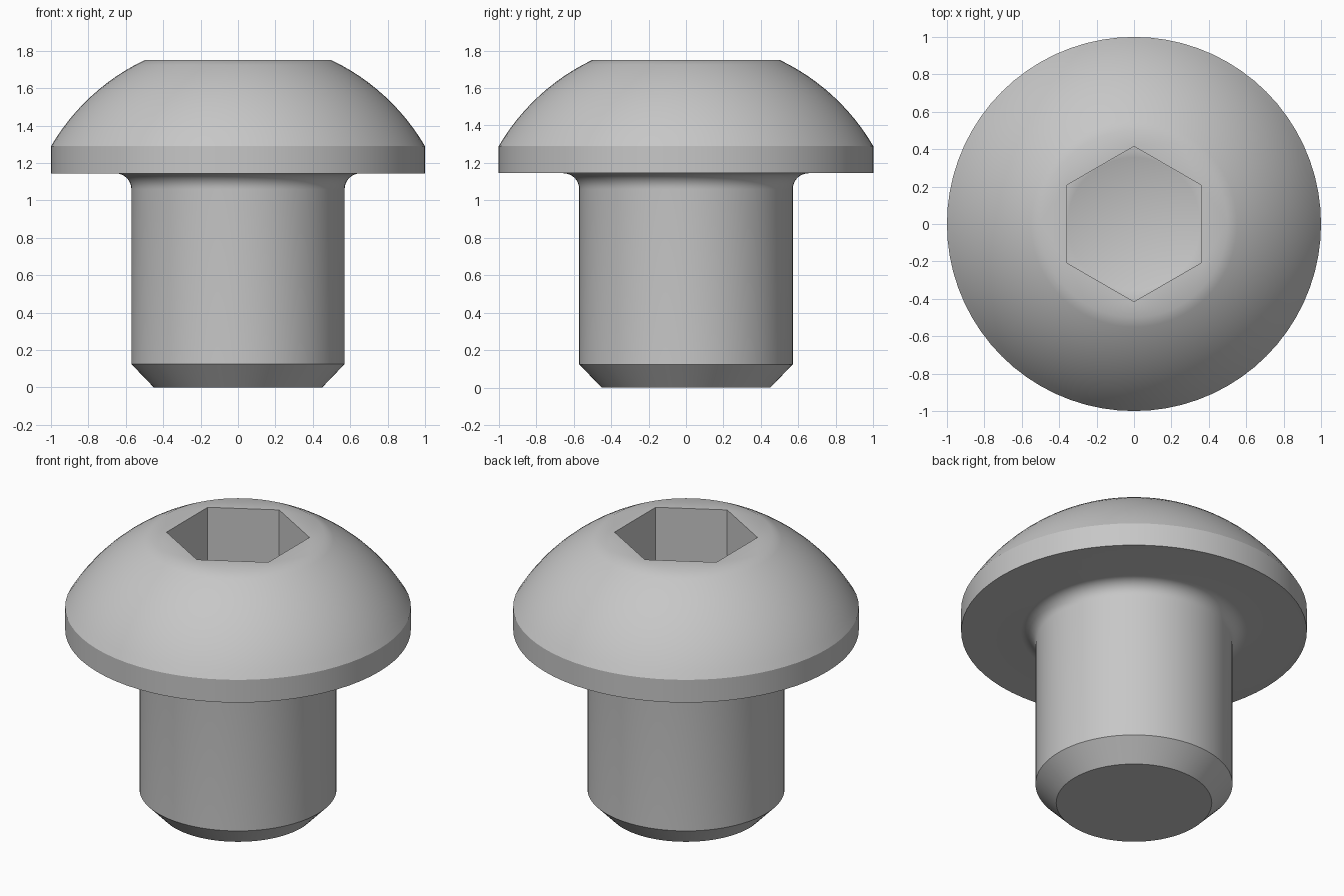
import bpy, bmesh
from math import cos, sin, pi, radians, asin, sqrt

if "Cube" in bpy.data.objects:
    bpy.data.objects.remove(bpy.data.objects["Cube"], do_unlink=True)

SEGMENTS = 72
TOP = 1.75
SOCKET_FLOOR = 1.38

steel = bpy.data.materials.new("grey_steel")
steel.use_nodes = True
grey = (0.57, 0.57, 0.57, 1)
steel.diffuse_color = grey
steel.node_tree.nodes["Principled BSDF"].inputs["Base Color"].default_value = grey

bm = bmesh.new()


def ring(radius, z, count=SEGMENTS):
    """Closed ring of vertices with one corner on the y axis."""
    angles = [pi / 2 + 2 * pi * i / count for i in range(count)]
    return [bm.verts.new((radius * cos(a), radius * sin(a), z)) for a in angles]


def skin(lower, upper):
    """Wall of quads between two rings of equal count."""
    n = len(lower)
    for i in range(n):
        j = (i + 1) % n
        bm.faces.new((lower[i], lower[j], upper[j], upper[i]))


def loop_edges(verts):
    return [bm.edges.get((v, verts[i - 1])) or bm.edges.new((v, verts[i - 1]))
            for i, v in enumerate(verts)]


def flat_ring(outer, inner):
    """Flat face with a hole in it."""
    bmesh.ops.triangle_fill(bm, use_beauty=True, normal=(0, 0, 1),
                            edges=loop_edges(outer) + loop_edges(inner))


# Shank with chamfered tip
profile = [(0.45, 0), (0.57, 0.125)]

# Fillet under the head
fillet = 0.085
for i in range(9):
    a = pi / 2 * i / 8
    profile.append((0.57 + fillet * (1 - cos(a)), 1.145 - fillet + fillet * sin(a)))

# Head rim and dome, a circular arc centred on the axis
profile.append((1, 1.145))
centre = 0.705
dome = sqrt(0.25 + (TOP - centre) ** 2)
start, end = asin(1 / dome), asin(0.5 / dome)
for i in range(13):
    a = start + (end - start) * i / 12
    profile.append((dome * sin(a), centre + dome * cos(a)))

rings = [ring(r, z) for r, z in profile]
for lower, upper in zip(rings, rings[1:]):
    skin(lower, upper)
bm.faces.new(rings[0])

# Hexagonal socket
hex_top = ring(0.415, TOP, 6)
hex_floor = ring(0.415, SOCKET_FLOOR, 6)
skin(hex_top, hex_floor)
flat_ring(rings[-1], hex_top)

# Conical drill point in the socket floor
drill = ring(0.356, SOCKET_FLOOR)
flat_ring(hex_floor, drill)
tip = bm.verts.new((0, 0, SOCKET_FLOOR - 0.205))
for i, v in enumerate(drill):
    bm.faces.new((drill[i - 1], v, tip))

# Smooth shading with sharp creases
bmesh.ops.recalc_face_normals(bm, faces=bm.faces)
for f in bm.faces:
    f.smooth = True
for e in bm.edges:
    e.smooth = e.calc_face_angle(0) < radians(30)

mesh = bpy.data.meshes.new("button_head_screw")
bm.to_mesh(mesh)
bm.free()
mesh.materials.append(steel)
screw = bpy.data.objects.new("button_head_screw", mesh)
bpy.context.collection.objects.link(screw)
